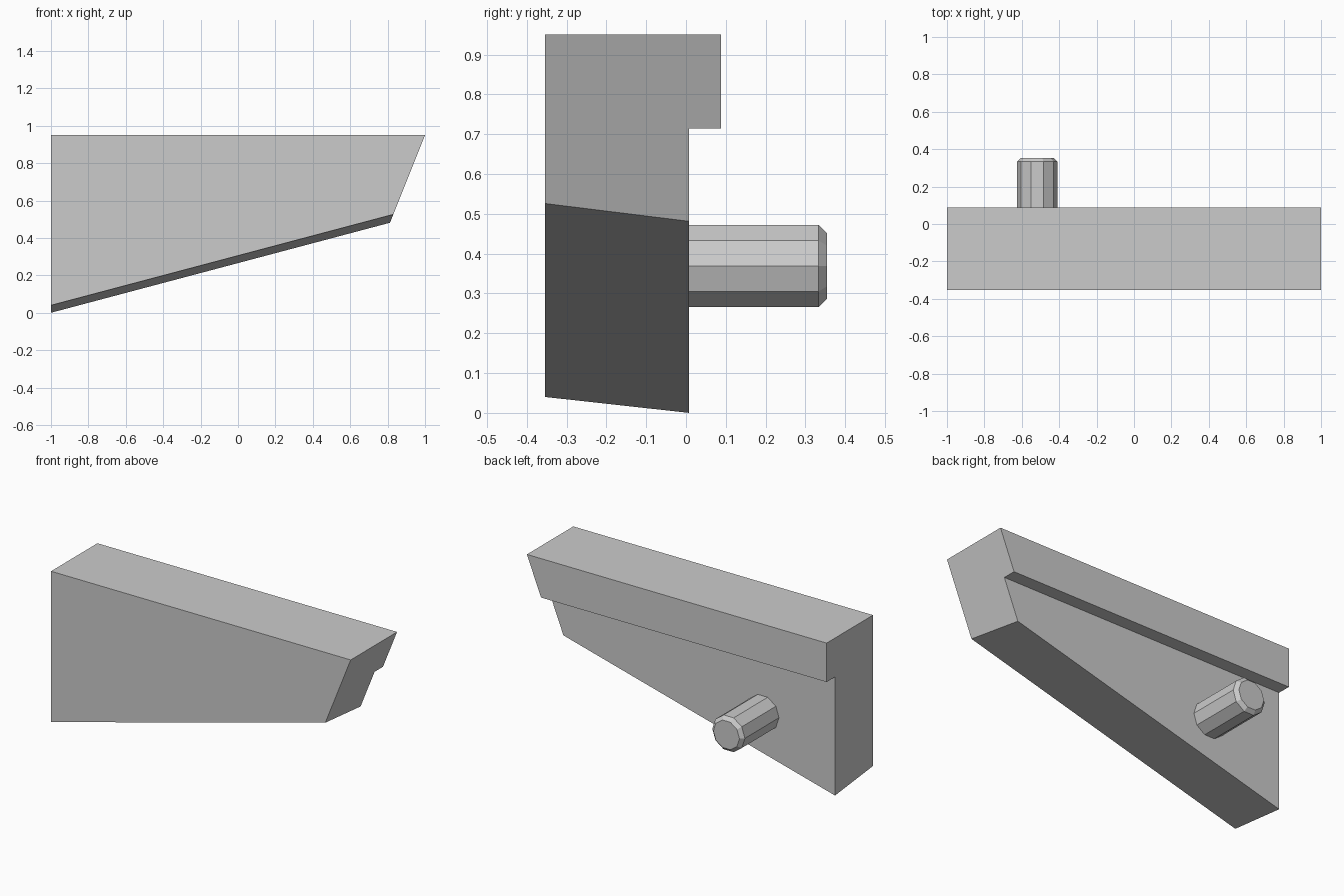
import bpy, bmesh
from math import radians
from mathutils import Matrix

cube = bpy.data.objects.get("Cube")
if cube:
    bpy.data.objects.remove(cube, do_unlink=True)

# Single plain grey
GREY = (0.6, 0.6, 0.6, 1.0)
grey = bpy.data.materials.new("plain_grey")
grey.use_nodes = True
grey.diffuse_color = GREY
grey.node_tree.nodes["Principled BSDF"].inputs["Base Color"].default_value = GREY


def add_object(name, bm):
    bmesh.ops.recalc_face_normals(bm, faces=bm.faces)
    mesh = bpy.data.meshes.new(name)
    bm.to_mesh(mesh)
    bm.free()
    mesh.materials.append(grey)
    obj = bpy.data.objects.new(name, mesh)
    bpy.context.collection.objects.link(obj)
    return obj


# Wedge body: side section swept along x, with a rising underside and a raked end
FRONT, BACK, LIP, TOP = -0.354, 0.008, 0.088, 0.95
section = [(FRONT, TOP), (LIP, TOP), (LIP, 0.715), (BACK, 0.715), (BACK, 0), (FRONT, 0.04)]
RISE, RAKE = 0.2655, 0.4


def end_point(y, z):
    """Point where a section corner meets the raked end."""
    if z < 0.1:
        z = (z + RISE * (2 - RAKE * TOP)) / (1 - RISE * RAKE)
    return (1 - RAKE * (TOP - z), y, z)


bm = bmesh.new()
start = [bm.verts.new((-1, y, z)) for y, z in section]
end = [bm.verts.new(end_point(y, z)) for y, z in section]
bm.faces.new(start)
bm.faces.new(end)
n = len(section)
for i in range(n):
    j = (i + 1) % n
    bm.faces.new((start[i], start[j], end[j], end[i]))
add_object("wedge_body", bm)

# Ten-sided peg on the back, with a chamfered tip
RADIUS, TIP_RADIUS = 0.1087, 0.087
turn = Matrix.Rotation(radians(-90), 4, 'X')


def peg_section(bm, r1, r2, y1, y2):
    place = Matrix.Translation((-0.5175, (y1 + y2) / 2, 0.369)) @ turn
    bmesh.ops.create_cone(bm, cap_ends=False, segments=10, radius1=r1, radius2=r2,
                          depth=y2 - y1, matrix=place)


bm = bmesh.new()
peg_section(bm, RADIUS, RADIUS, BACK - 0.03, 0.333)
peg_section(bm, RADIUS, TIP_RADIUS, 0.333, 0.354)
bmesh.ops.remove_doubles(bm, verts=bm.verts, dist=0.0001)
bmesh.ops.holes_fill(bm, edges=[e for e in bm.edges if e.is_boundary], sides=0)
# Put a corner of the ten-sided outline on the horizontal axis
side = max(v.co.x for v in bm.verts)
if side < -0.5175 + RADIUS - 0.001:
    bmesh.ops.rotate(bm, verts=bm.verts, cent=(-0.5175, 0, 0.369),
                     matrix=Matrix.Rotation(radians(18), 3, 'Y'))
add_object("back_peg", bm)
